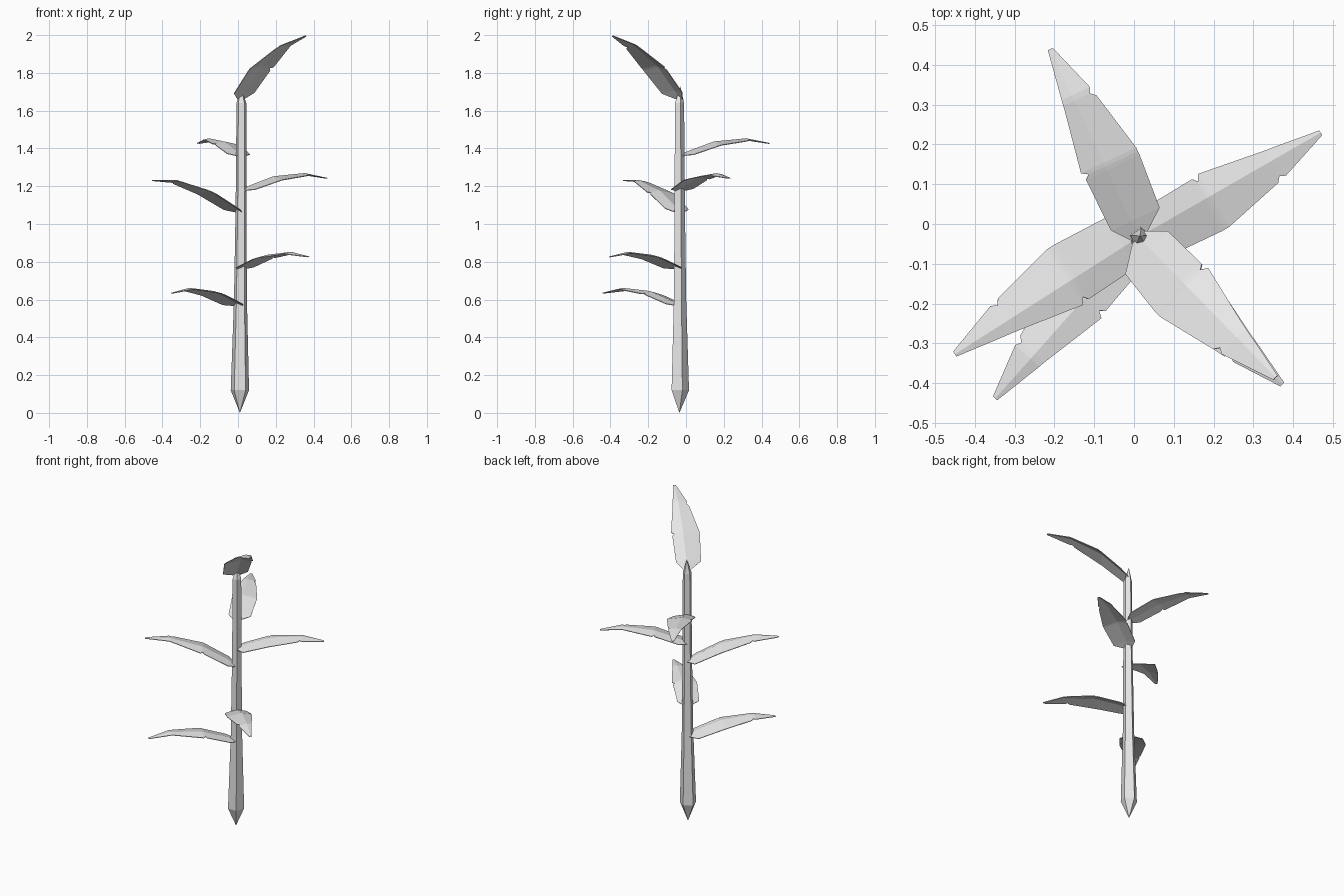
import bpy
import bmesh
from math import atan2, cos, pi, radians, sin
from mathutils import Matrix, Vector

cube = bpy.data.objects.get("Cube")
if cube:
    bpy.data.objects.remove(cube, do_unlink=True)

grey = bpy.data.materials.new("plain_grey")
grey.use_nodes = True
grey.diffuse_color = (0.8, 0.8, 0.8, 1)
grey.node_tree.nodes["Principled BSDF"].inputs["Base Color"].default_value = (0.8, 0.8, 0.8, 1)


def finish(bm, name):
    bmesh.ops.recalc_face_normals(bm, faces=bm.faces)
    mesh = bpy.data.meshes.new(name)
    bm.to_mesh(mesh)
    bm.free()
    mesh.materials.append(grey)
    obj = bpy.data.objects.new(name, mesh)
    bpy.context.collection.objects.link(obj)
    return obj


# Five-sided stem, pointed at both ends: x, y, z, radius of each ring
def build_stem():
    rings = [(0.01, -0.035, 0.12, 0.051), (0.013, -0.035, 0.6, 0.036),
             (0.016, -0.036, 1.1, 0.03), (0.018, -0.037, 1.64, 0.027)]
    bm = bmesh.new()
    loops = []
    for x, y, z, r in rings:
        angles = [pi / 2 + 2 * pi * i / 5 for i in range(5)]
        loops.append([bm.verts.new((x + r * cos(a), y + r * sin(a), z)) for a in angles])
    for low, high in zip(loops, loops[1:]):
        for i in range(5):
            j = (i + 1) % 5
            bm.faces.new((low[i], low[j], high[j], high[i]))
    for loop, tip in ((loops[0], (0.01, -0.035, 0)), (loops[-1], (0.015, -0.03, 1.73))):
        point = bm.verts.new(tip)
        for i in range(5):
            bm.faces.new((loop[i], loop[(i + 1) % 5], point))
    return finish(bm, "stem")


# Leaf stations: distance along, left width, right width, height
LEAF = [(0, 0.02, 0.02, 0), (0.045, 0.055, 0.078, 0.018),
        (0.185, 0.058, 0.089, 0.065), (0.195, 0.046, 0.089, 0.068),
        (0.205, 0.062, 0.089, 0.07), (0.365, 0.032, 0.055, 0.084),
        (0.376, 0.03, 0.042, 0.085), (0.39, 0.028, 0.049, 0.085),
        (0.517, 0.006, 0.007, 0.062)]


# Arched leaf with small nicks in its edges and a faint raised midrib
def build_leaf(name, base_z, tip, size, pitch):
    base = Vector((0.012, -0.033, base_z))
    heading = atan2(tip[1] - base.y, tip[0] - base.x)
    place = (Matrix.Translation(base) @ Matrix.Rotation(heading, 4, "Z")
             @ Matrix.Rotation(-radians(pitch), 4, "Y") @ Matrix.Scale(size, 4))
    bm = bmesh.new()
    rows = []
    for along, left, right, z in LEAF:
        points = [(along, left, z - left * 0.2), (along, 0, z), (along, -right, z - right * 0.2)]
        rows.append([bm.verts.new(place @ Vector(p)) for p in points])
    for a, b in zip(rows, rows[1:]):
        for i in range(2):
            bm.faces.new((a[i], a[i + 1], b[i + 1], b[i]))
    leaf = finish(bm, name)
    thick = leaf.modifiers.new("thickness", "SOLIDIFY")
    thick.thickness = 0.004
    thick.offset = 0
    return leaf


build_stem()
build_leaf("lowest_leaf", 0.57, (-0.35, -0.44), 1.05, 0)
build_leaf("lower_leaf", 0.765, (0.37, -0.4), 1.0, 0)
build_leaf("middle_leaf", 1.065, (-0.47, -0.34), 1.1, 10)
build_leaf("upper_leaf", 1.18, (0.47, 0.23), 1.02, 0)
build_leaf("high_leaf", 1.365, (-0.212, 0.442), 1.01, 0)
build_leaf("top_leaf", 1.665, (0.37, -0.4), 1.14, 27)
